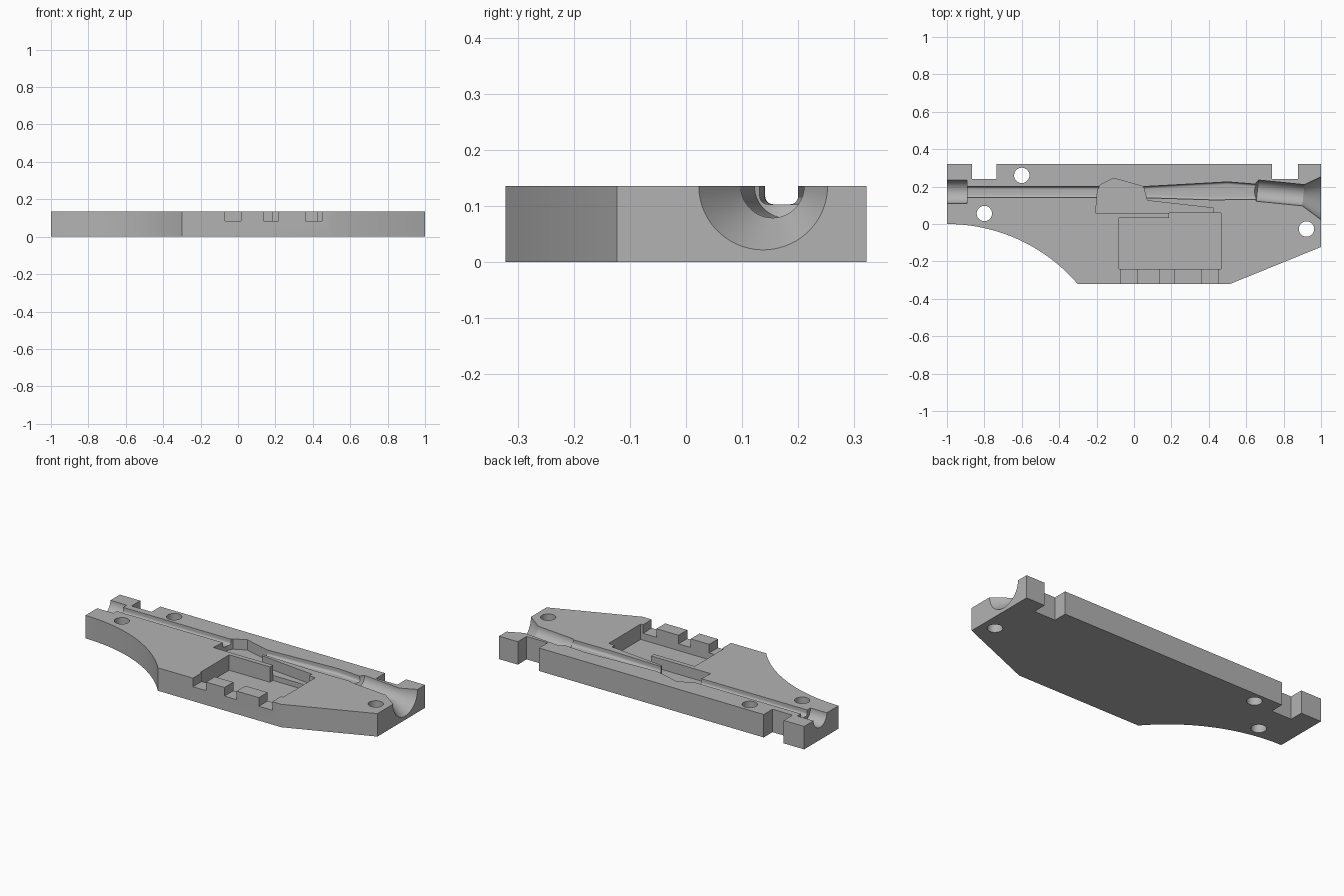
import bpy, bmesh, math
from mathutils import Vector

if "Cube" in bpy.data.objects:
    bpy.data.objects.remove(bpy.data.objects["Cube"])

TOP = 0.136
grey = bpy.data.materials.new("plain grey")
grey.diffuse_color = (0.45, 0.45, 0.45, 1)
grey.use_nodes = True
grey.node_tree.nodes["Principled BSDF"].inputs["Base Color"].default_value = grey.diffuse_color


def make_object(name, bm):
    bmesh.ops.recalc_face_normals(bm, faces=bm.faces)
    mesh = bpy.data.meshes.new(name)
    bm.to_mesh(mesh)
    bm.free()
    mesh.materials.append(grey)
    obj = bpy.data.objects.new(name, mesh)
    bpy.context.collection.objects.link(obj)
    return obj


def prism(name, outline, z0, z1, round_floor=0):
    """Extrude an outline upward, optionally rounding its lower edges."""
    bm = bmesh.new()
    face = bm.faces.new([bm.verts.new((x, y, z0)) for x, y in outline])
    top = bmesh.ops.extrude_face_region(bm, geom=[face])["geom"]
    bmesh.ops.translate(bm, vec=(0, 0, z1 - z0),
                        verts=[v for v in top if isinstance(v, bmesh.types.BMVert)])
    if round_floor:
        low = [e for e in bm.edges if all(abs(v.co.z - z0) < 1e-5 for v in e.verts)]
        bmesh.ops.bevel(bm, geom=low, offset=round_floor, segments=5,
                        profile=0.5, affect='EDGES')
    return make_object(name, bm)


def box(name, x0, x1, y0, y1, z0, z1, round_floor=0):
    return prism(name, [(x0, y0), (x1, y0), (x1, y1), (x0, y1)], z0, z1, round_floor)


def turned(name, start, direction, profile, sides=64):
    """Round solid made of (distance, radius) rings along an axis."""
    axis = Vector(direction).normalized()
    u = axis.orthogonal().normalized()
    w = axis.cross(u)
    bm = bmesh.new()
    rings = []
    for d, r in profile:
        c = Vector(start) + axis * d
        rings.append([bm.verts.new(c + r * (u * math.cos(a) + w * math.sin(a)))
                      for a in (2 * math.pi * i / sides for i in range(sides))])
    for a, b in zip(rings, rings[1:]):
        for i in range(sides):
            j = (i + 1) % sides
            bm.faces.new((a[i], a[j], b[j], b[i]))
    bm.faces.new(rings[0])
    bm.faces.new(rings[-1])
    return make_object(name, bm)


# Plate outline with a curved front left edge and two notches at the back
R = 0.922
end = math.asin(0.7 / R)
arc = [(-1 + R * math.sin(end * i / 32), -R + R * math.cos(end * i / 32)) for i in range(32)]
outline = arc + [(-0.3, -0.322), (0.51, -0.322), (1, -0.123), (1, 0.322),
                 (0.877, 0.322), (0.877, 0.24), (0.738, 0.24), (0.738, 0.322),
                 (-0.735, 0.322), (-0.735, 0.24), (-0.866, 0.24), (-0.866, 0.322),
                 (-1, 0.322)]
plate = prism("plate", outline, 0, TOP)

cutters = []
# Through holes
for x, y in [(-0.6, 0.26), (-0.8, 0.056), (0.922, -0.027)]:
    cutters.append(turned("hole_cutter", (x, y, -0.1), (0, 0, 1), [(0, 0.041), (0.4, 0.041)]))
# Left socket and slot
cutters.append(turned("socket_cutter", (-1.1, 0.172, TOP), (1, 0, 0), [(0, 0.062), (0.207, 0.062)]))
cutters.append(box("slot_cutter", -0.93, -0.15, 0.141, 0.2, 0.103, 0.2, 0.015))
# Irregular middle pocket
cutters.append(prism("middle_pocket_cutter",
                     [(-0.205, 0.06), (-0.195, 0.18), (-0.18, 0.21), (-0.11, 0.245),
                      (0.05, 0.2), (0.07, 0.125), (0.425, 0.085), (0.425, 0.05),
                      (0.2, 0.05), (0.2, 0.06)], 0.075, 0.2))
# Right channel
cutters.append(prism("channel_cutter",
                     [(0.0, 0.142), (0.07, 0.14), (0.42, 0.129), (0.72, 0.132),
                      (0.72, 0.208), (0.5, 0.225), (0.05, 0.2), (0.0, 0.198)],
                     0.103, 0.2, 0.015))
# Tilted bore with flared mouth
cutters.append(turned("bore_cutter", (0.645, 0.18, TOP), (1, -0.1, 0),
                      [(0, 0.035), (0.015, 0.057), (0.262, 0.057), (0.357, 0.114), (0.41, 0.146)]))
# Rectangular pocket that leaves a thin wall at its back left
cutters.append(prism("main_pocket_cutter",
                     [(-0.08, -0.24), (0.465, -0.24), (0.465, 0.06), (0.187, 0.06),
                      (0.187, 0.032), (-0.08, 0.032)], 0.045, 0.2))
# Three front notches
for x0, x1 in [(-0.07, 0.016), (0.137, 0.217), (0.362, 0.45)]:
    cutters.append(box("notch_cutter", x0, x1, -0.4, -0.2, 0.085, 0.2))

bpy.context.view_layer.objects.active = plate
plate.select_set(True)
for c in cutters:
    mod = plate.modifiers.new("cut", 'BOOLEAN')
    mod.operation = 'DIFFERENCE'
    mod.solver = 'EXACT'
    mod.object = c
    bpy.ops.object.modifier_apply(modifier=mod.name)
for c in cutters:
    bpy.data.objects.remove(c)
bpy.ops.object.shade_smooth_by_angle(angle=math.radians(25))
